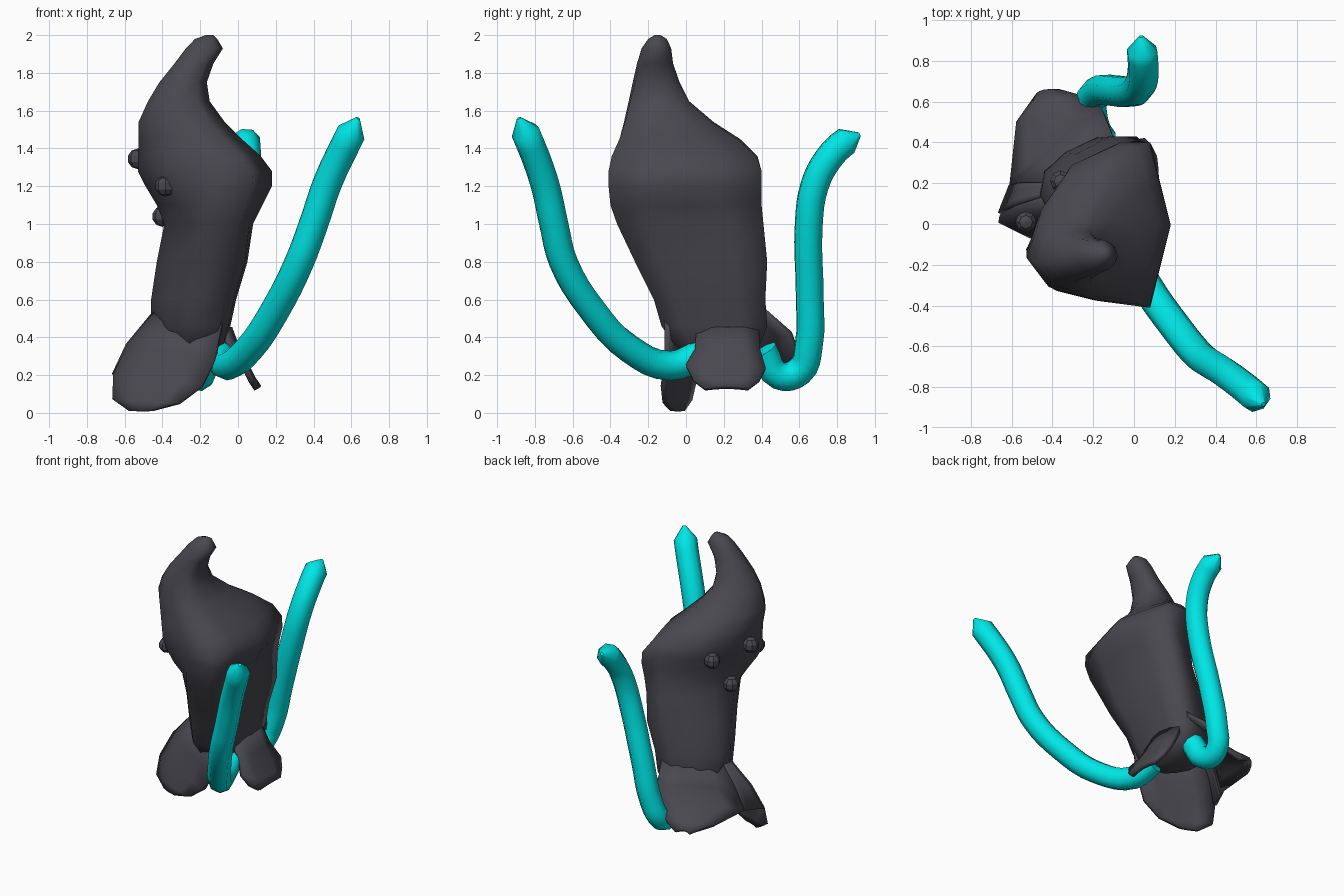
import bpy, bmesh, math
from mathutils import Vector

if "Cube" in bpy.data.objects:
    bpy.data.objects.remove(bpy.data.objects["Cube"])


def material(name, rgb):
    m = bpy.data.materials.new(name)
    m.diffuse_color = (*rgb, 1)
    m.use_nodes = True
    m.node_tree.nodes["Principled BSDF"].inputs["Base Color"].default_value = m.diffuse_color
    return m


DARK = material("charcoal", (0.066, 0.065, 0.079))
CYAN = material("bright cyan", (0.0, 0.82, 0.82))


def finish(bm, name, mat, smooth=True):
    bmesh.ops.recalc_face_normals(bm, faces=bm.faces)
    me = bpy.data.meshes.new(name)
    bm.to_mesh(me)
    bm.free()
    ob = bpy.data.objects.new(name, me)
    bpy.context.collection.objects.link(ob)
    me.materials.append(mat)
    for p in me.polygons:
        p.use_smooth = smooth
    return ob


# Body: lofted lopsided sections, curling into a round horn at the top
HEAD = [(1, 0), (.85, .5), (.7, 1), (.3, 1), (-.3, .75), (-.65, .3),
        (-1, -.3), (-.57, -.8), (0, -.92), (.7, -1), (.85, -.5)]
WAIST = [(1, 0), (1, .5), (.85, 1), (.3, 1), (-.4, .75), (-.9, .4),
         (-1, .05), (-.6, -.55), (-.1, -1), (.7, -1), (.95, -.6)]
ROUND = [(math.cos(math.atan2(y, x)), math.sin(math.atan2(y, x))) for x, y in HEAD]
# z, x min, x max, y min, y max, share of HEAD; the rest is WAIST low, ROUND high
RINGS = [(.30, -.34, -.12, .03, .30, 0), (.36, -.41, -.07, -.06, .39, 0),
         (.46, -.46, -.04, -.13, .43, 0), (.60, -.46, -.01, -.17, .42, 0),
         (.80, -.43, .05, -.27, .43, .05), (1.0, -.39, .08, -.365, .41, .35),
         (1.1, -.43, .13, -.40, .40, .75), (1.2, -.49, .18, -.41, .40, 1),
         (1.28, -.53, .18, -.41, .40, 1), (1.36, -.53, .12, -.40, .38, .9),
         (1.45, -.53, .02, -.37, .29, .7), (1.54, -.53, -.07, -.34, .15, .6),
         (1.65, -.48, -.15, -.31, .02, .5), (1.75, -.42, -.165, -.285, -.03, .3),
         (1.85, -.34, -.13, -.26, -.065, .1), (1.93, -.28, -.08, -.235, -.075, 0),
         (1.98, -.23, -.11, -.20, -.10, 0), (2.0, -.17, -.13, -.165, -.135, 0)]
bm = bmesh.new()
loops = []
for z, x0, x1, y0, y1, k in RINGS:
    ring = []
    for h, o in zip(HEAD, WAIST if z < 1.2 else ROUND):
        ux, uy = (k * a + (1 - k) * b for a, b in zip(h, o))
        ring.append(bm.verts.new(((x0 + x1) / 2 + ux * (x1 - x0) / 2,
                                  (y0 + y1) / 2 + uy * (y1 - y0) / 2, z)))
    loops.append(ring)
n = len(HEAD)
for a, b in zip(loops, loops[1:]):
    for i in range(n):
        bm.faces.new((a[i], a[(i + 1) % n], b[(i + 1) % n], b[i]))
bm.faces.new(loops[0])
bm.faces.new(loops[-1])
finish(bm, "body", DARK)


# Flaps: curved petals around the base; each row runs left edge to right edge,
# the bulge fades from root to tip
def flap(name, rows, root_bulge, tip_bulge):
    bm = bmesh.new()
    cols = 5
    grid = []
    for j, (left, right) in enumerate(rows):
        l, r = Vector(left), Vector(right)
        bulge = Vector(root_bulge).lerp(Vector(tip_bulge), min(1, j / 2))
        grid.append([bm.verts.new(l.lerp(r, i / (cols - 1)) +
                                  bulge * math.sin(math.pi * i / (cols - 1)))
                     for i in range(cols)])
    for a, b in zip(grid, grid[1:]):
        for i in range(cols - 1):
            bm.faces.new((a[i], a[i + 1], b[i + 1], b[i]))
    ob = finish(bm, name, DARK)
    mod = ob.modifiers.new("thickness", 'SOLIDIFY')
    mod.thickness = .03
    mod.offset = 0


flap("front_left_flap", [((-.43, .14, .54), (-.08, -.10, .50)),
                         ((-.58, .09, .36), (-.12, -.10, .28)),
                         ((-.655, .05, .20), (-.19, -.12, .14)),
                         ((-.66, .02, .07), (-.31, -.11, .05)),
                         ((-.57, -.02, .01), (-.45, -.07, .01))],
     (-.02, -.035, 0), (0, -.01, 0))
flap("back_left_flap", [((-.09, .40, .55), (-.42, .20, .54)),
                        ((-.15, .55, .42), (-.53, .20, .38)),
                        ((-.19, .60, .28), (-.60, .19, .22)),
                        ((-.28, .63, .23), (-.57, .50, .22)),
                        ((-.37, .65, .18), (-.47, .63, .18))],
     (-.03, .04, .0), (-.02, .01, .03))
flap("right_flap", [((-.09, .06, .45), (-.09, .38, .45)),
                    ((-.03, .05, .33), (-.03, .39, .33)),
                    ((.03, .00, .25), (.04, .42, .23)),
                    ((.07, .04, .17), (.07, .39, .17)),
                    ((.10, .10, .125), (.10, .33, .125))],
     (.045, 0, 0), (.01, 0, .01))
# Web joining the two left flaps
flap("left_web", [((-.43, .14, .54), (-.42, .20, .54)),
                  ((-.58, .09, .36), (-.53, .20, .38)),
                  ((-.655, .05, .20), (-.60, .19, .22))], (0, 0, 0), (0, 0, 0))

# Knobs on the left side of the head
for i, c in enumerate([(-.53, .01, 1.345), (-.36, .21, 1.26),
                       (-.40, .05, 1.04), (-.385, -.27, 1.20)]):
    bm = bmesh.new()
    bmesh.ops.create_uvsphere(bm, u_segments=8, v_segments=5, radius=.055)
    bmesh.ops.translate(bm, vec=c, verts=bm.verts)
    finish(bm, f"knob_{i + 1}", DARK, False)


# Tentacles: round tubes with blunt pointed ends
def tentacle(name, pts, r=.078):
    cu = bpy.data.curves.new(name, 'CURVE')
    cu.dimensions = '3D'
    cu.bevel_depth = r
    cu.bevel_resolution = 2
    cu.resolution_u = 4
    cu.use_fill_caps = True
    sp = cu.splines.new('BEZIER')
    sp.bezier_points.add(len(pts) - 1)
    for bp, p in zip(sp.bezier_points, pts):
        bp.co = p
        bp.handle_left_type = bp.handle_right_type = 'AUTO'
    # straight pointed tip
    tip, neck = sp.bezier_points[-1], sp.bezier_points[-2]
    tip.radius = .15
    neck.handle_right_type = tip.handle_left_type = 'VECTOR'
    sp.use_smooth = True
    cu.materials.append(CYAN)
    ob = bpy.data.objects.new(name, cu)
    bpy.context.collection.objects.link(ob)


tentacle("front_tentacle", [(-.10, .08, .31), (-.06, -.08, .25), (.06, -.30, .34),
                            (.20, -.50, .55), (.325, -.65, .80), (.40, -.70, 1.0),
                            (.475, -.75, 1.22), (.60, -.85, 1.485), (.635, -.885, 1.56)])
tentacle("back_tentacle", [(-.16, .41, .33), (-.20, .49, .20), (-.21, .60, .22),
                           (-.17, .65, .36), (-.11, .655, .62), (-.01, .65, 1.0),
                           (.03, .68, 1.20), (.045, .75, 1.34), (.04, .85, 1.44),
                           (.035, .92, 1.475)])
